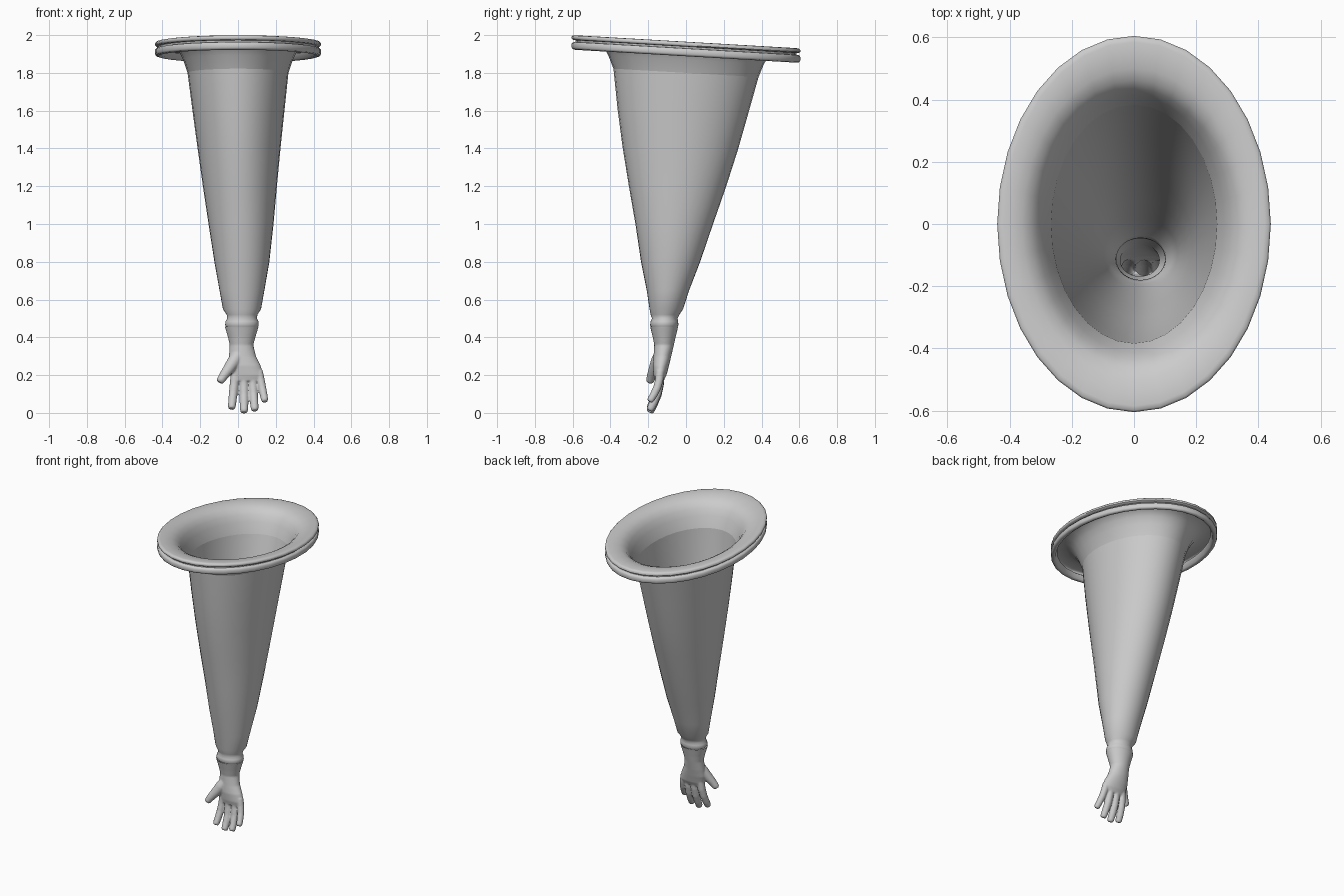
import bpy, bmesh, math
from mathutils import Vector

if "Cube" in bpy.data.objects:
    bpy.data.objects.remove(bpy.data.objects["Cube"])

SIDES = 32
TILT = 0.058


def bridge(bm, rings):
    """Join consecutive vertex rings with quads."""
    for a, b in zip(rings, rings[1:]):
        n = len(a)
        for i in range(n):
            j = (i + 1) % n
            bm.faces.new((a[i], a[j], b[j], b[i]))


def loft(bm, sections, sides=SIDES, cap=False):
    """Elliptical sections: z, x min, x max, y min, y max, tilt amount."""
    rings = []
    for z, x0, x1, y0, y1, t in sections:
        ring = []
        for i in range(sides):
            a = 2 * math.pi * i / sides
            x = (x0 + x1) / 2 + (x1 - x0) / 2 * math.sin(a)
            y = (y0 + y1) / 2 + (y1 - y0) / 2 * math.cos(a)
            ring.append(bm.verts.new((x, y, z - TILT * t * y)))
        rings.append(ring)
    bridge(bm, rings)
    if cap:
        bm.faces.new(rings[0])
        bm.faces.new(rings[-1])


def tube(bm, points, sides=16):
    """Closed round tube through (x, y, z, radius) points."""
    pos = [Vector(p[:3]) for p in points]
    rings = []
    for k, p in enumerate(points):
        d = (pos[min(k + 1, len(pos) - 1)] - pos[max(k - 1, 0)]).normalized()
        u = d.cross(Vector((0, 1, 0))).normalized()
        v = d.cross(u)
        rings.append([bm.verts.new(pos[k] + p[3] * (u * math.cos(a) + v * math.sin(a)))
                      for a in (2 * math.pi * i / sides for i in range(sides))])
    bridge(bm, rings)
    bm.faces.new(rings[0])
    bm.faces.new(rings[-1])


def make_object(name, bm):
    bmesh.ops.recalc_face_normals(bm, faces=bm.faces[:])
    me = bpy.data.meshes.new(name)
    bm.to_mesh(me)
    bm.free()
    ob = bpy.data.objects.new(name, me)
    bpy.context.collection.objects.link(ob)
    return ob


def smooth(ob, angle):
    bpy.ops.object.select_all(action='DESELECT')
    ob.select_set(True)
    bpy.context.view_layer.objects.active = ob
    bpy.ops.object.shade_smooth_by_angle(angle=math.radians(angle))


# Mounting flange: hollow grooved rim, rounded top, funnel (height, half x, half y)
profile = [(1.925, .40, .565), (1.895, .41, .575), (1.888, .422, .587), (1.892, .436, .601),
           (1.900, .44, .605), (1.920, .44, .605), (1.928, .434, .599), (1.930, .42, .585),
           (1.939, .42, .585), (1.941, .434, .599), (1.946, .44, .605), (1.957, .44, .605),
           (1.963, .434, .599), (1.965, .42, .585), (1.963, .39, .545), (1.955, .36, .50),
           (1.938, .332, .462), (1.91, .311, .435), (1.87, .29, .412), (1.80, .267, .384)]
bm = bmesh.new()
loft(bm, [(z, -a, a, -b, b, 1) for z, a, b in profile])
smooth(make_object("flange", bm), 50)

# Tapered sleeve, narrowing into the wrist cuff
bm = bmesh.new()
loft(bm, [(1.80, -.267, .267, -.384, .384, 1),
          (1.60, -.241, .246, -.363, .33, .7),
          (1.40, -.214, .225, -.336, .275, .45),
          (1.20, -.186, .206, -.303, .212, .25),
          (1.00, -.156, .188, -.268, .143, .1),
          (0.80, -.125, .166, -.238, .075, 0),
          (0.65, -.098, .140, -.208, .017, 0),
          (0.55, -.080, .122, -.193, -.015, 0),
          (0.52, -.060, .103, -.187, -.035, 0),
          (0.50, -.057, .100, -.180, -.045, 0),
          (0.485, -.066, .108, -.187, -.042, 0),
          (0.465, -.068, .110, -.190, -.040, 0),
          (0.455, -.062, .104, -.184, -.046, 0)])
smooth(make_object("sleeve", bm), 60)

# Glove: palm and cuff
bm = bmesh.new()
loft(bm, [(z, a, b, c, d, 0) for z, a, b, c, d in [
    (.49, -.078, .118, -.20, -.03), (.45, -.068, .107, -.188, -.043),
    (.40, -.053, .092, -.176, -.055), (.36, -.044, .081, -.168, -.064),
    (.30, -.048, .095, -.172, -.078), (.25, -.05, .120, -.176, -.09),
    (.20, -.038, .136, -.172, -.103), (.17, -.028, .126, -.165, -.118)]], cap=True)

# Four fingers curling forward, (root x, root z, tip x, tip z, radius)
for x0, z0, x1, z1, r in [(-.014, .21, -.034, .022, .024), (.031, .21, .032, .002, .025),
                          (.074, .21, .089, .012, .024), (.110, .22, .143, .06, .022)]:
    pts = []
    for t, y, k in [(0, -.137, 1), (.3, -.142, 1), (.55, -.153, .97),
                    (.8, -.173, .92), (.95, -.188, .85), (1, -.193, .65)]:
        pts.append((x0 + (x1 - x0) * t, y, z0 + (z1 - z0) * t, r * k))
    tube(bm, pts)

# Thumb
tube(bm, [(.01, -.135, .32, .03), (-.02, -.15, .275, .036), (-.05, -.168, .232, .03),
          (-.075, -.182, .198, .025), (-.092, -.19, .172, .022), (-.098, -.193, .162, .016)])
glove = make_object("glove", bm)

# Blend the glove parts into one skin
rm = glove.modifiers.new("blend", 'REMESH')
rm.mode = 'VOXEL'
rm.voxel_size = 0.005
sm = glove.modifiers.new("soften", 'SMOOTH')
sm.factor = 0.5
sm.iterations = 5
dg = bpy.context.evaluated_depsgraph_get()
skin = bpy.data.meshes.new_from_object(glove.evaluated_get(dg))
glove.modifiers.clear()
glove.data = skin

# Open the cuff at the top
bm = bmesh.new()
bm.from_mesh(skin)
bmesh.ops.bisect_plane(bm, geom=bm.verts[:] + bm.edges[:] + bm.faces[:],
                       plane_co=(0, 0, .457), plane_no=(0, 0, 1), clear_outer=True)
bm.to_mesh(skin)
bm.free()
smooth(glove, 80)
